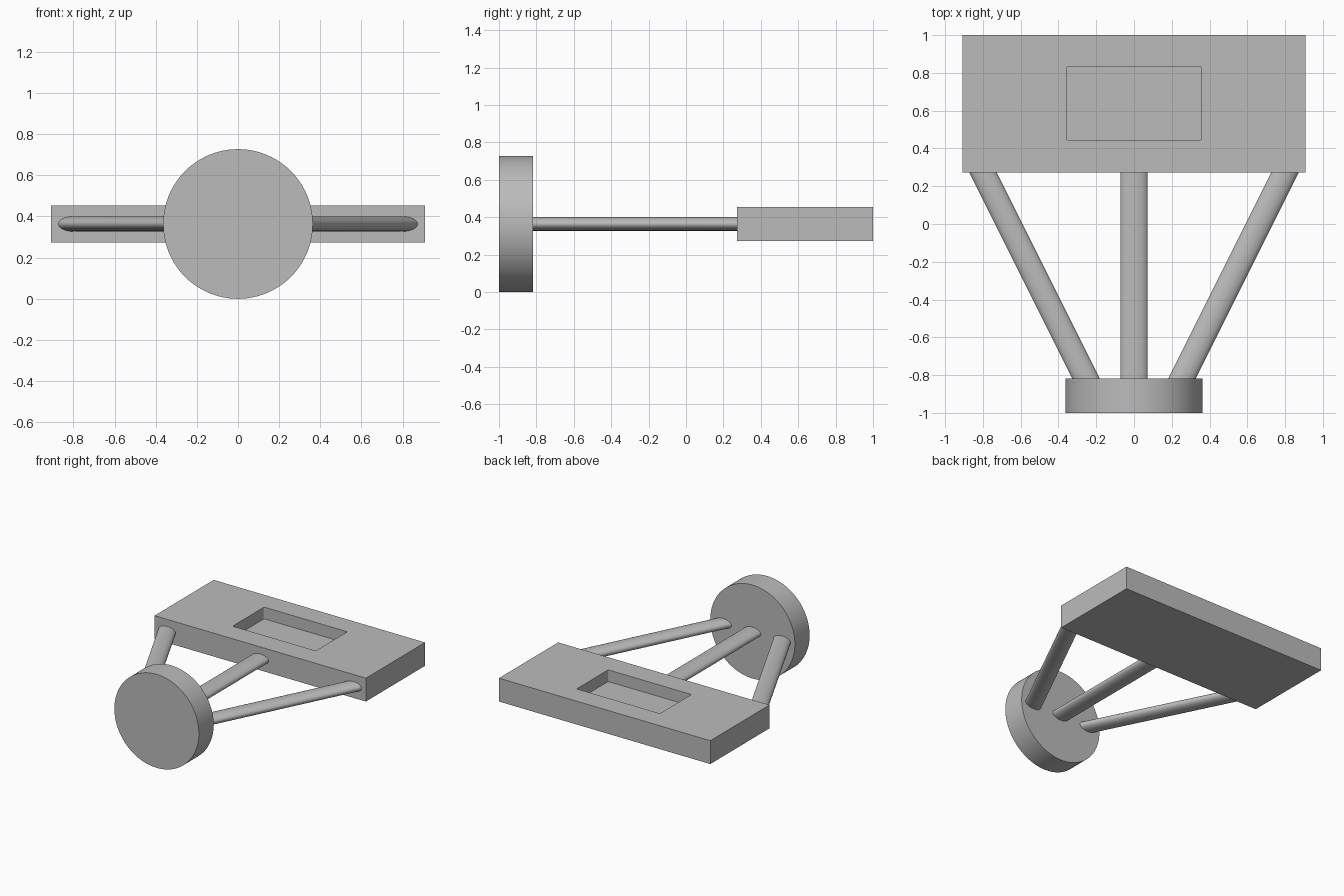
import bpy, bmesh
from math import cos, sin, pi, radians

U = 2 / 11            # design unit
MID = 2 * U           # height of the common centre line
DISC_BACK = -1 + U
SLAB_FRONT = 1 - 4 * U

cube = bpy.data.objects.get("Cube")
if cube:
    bpy.data.objects.remove(cube, do_unlink=True)

grey = bpy.data.materials.new("plain grey")
grey.use_nodes = True
colour = (0.5, 0.5, 0.5, 1)
grey.diffuse_color = colour
grey.node_tree.nodes["Principled BSDF"].inputs["Base Color"].default_value = colour


def finish(name, bm, smooth=False):
    """Turn a bmesh into a named, coloured object."""
    bmesh.ops.recalc_face_normals(bm, faces=bm.faces)
    mesh = bpy.data.meshes.new(name)
    bm.to_mesh(mesh)
    bm.free()
    mesh.materials.append(grey)
    obj = bpy.data.objects.new(name, mesh)
    bpy.context.collection.objects.link(obj)
    if smooth:
        bpy.ops.object.select_all(action='DESELECT')
        obj.select_set(True)
        bpy.context.view_layer.objects.active = obj
        bpy.ops.object.shade_smooth_by_angle(angle=radians(30))
    return obj


def elliptic_bar(name, x0, y0, x1, y1, rx, rz, sides):
    """Ellipse swept from front to back, with both ends square to y."""
    bm = bmesh.new()
    rings = []
    for x, y in ((x0, y0), (x1, y1)):
        angles = [2 * pi * i / sides for i in range(sides)]
        rings.append([bm.verts.new((x + rx * cos(a), y, MID + rz * sin(a)))
                      for a in angles])
    for i in range(sides):
        j = (i + 1) % sides
        bm.faces.new((rings[0][i], rings[0][j], rings[1][j], rings[1][i]))
    for ring in rings:
        bm.faces.new(ring)
    return finish(name, bm, smooth=True)


def box(name, x, y0, y1, z0, z1, corner=0):
    """Box symmetric in x, optionally with rounded upright edges."""
    bm = bmesh.new()
    bmesh.ops.create_cube(bm, size=1)
    for v in bm.verts:
        v.co = (2 * x * v.co.x, y1 if v.co.y > 0 else y0, z1 if v.co.z > 0 else z0)
    if corner:
        upright = [e for e in bm.edges
                   if abs(e.verts[0].co.z - e.verts[1].co.z) > 0.01]
        bmesh.ops.bevel(bm, geom=upright, offset=corner, segments=4,
                        profile=0.5, affect='EDGES')
    return finish(name, bm)


# Front disc
elliptic_bar("front_disc", 0, -1, 0, DISC_BACK, 2 * U, 2 * U, 96)

# Three flattened struts fanning out to the slab
for name, side in (("right_strut", -1), ("middle_strut", 0), ("left_strut", 1)):
    elliptic_bar(name, side * 1.4 * U, DISC_BACK, side * 4.4 * U, SLAB_FRONT,
                 0.4 * U, 0.2 * U, 48)

# Rear slab with a shallow rectangular pocket in its top
slab = box("rear_slab", 5 * U, SLAB_FRONT, 1, MID - U / 2, MID + U / 2)
cutter = box("pocket_cutter", 0.358, 0.445, 0.832, MID, MID + U, corner=0.009)
cutter.hide_render = True
cutter.hide_set(True)
pocket = slab.modifiers.new("pocket", 'BOOLEAN')
pocket.operation = 'DIFFERENCE'
pocket.solver = 'EXACT'
pocket.object = cutter
